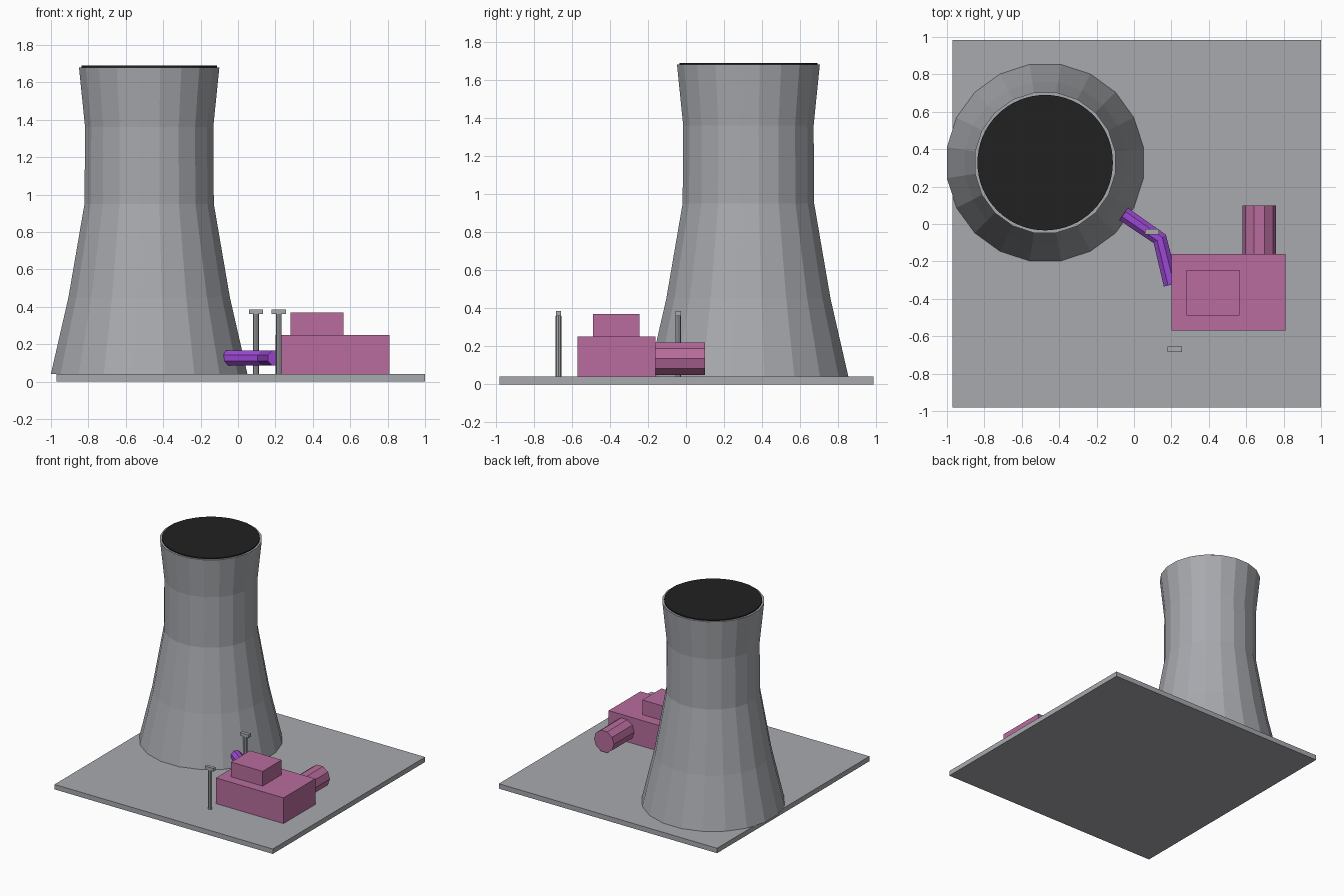
import bpy, bmesh, math
from mathutils import Vector, Matrix

cube = bpy.data.objects.get("Cube")
if cube:
    bpy.data.objects.remove(cube, do_unlink=True)


def material(name, rgb):
    m = bpy.data.materials.new(name)
    m.use_nodes = True
    m.diffuse_color = (*rgb, 1)
    m.node_tree.nodes["Principled BSDF"].inputs["Base Color"].default_value = (*rgb, 1)
    return m


concrete = material("concrete grey", (0.39, 0.40, 0.425))
pink = material("pink", (0.48, 0.15, 0.34))
purple = material("purple", (0.33, 0.065, 0.65))
black = material("black", (0.015, 0.015, 0.015))


def finish(name, bm, mat):
    bmesh.ops.recalc_face_normals(bm, faces=bm.faces)
    mesh = bpy.data.meshes.new(name)
    bm.to_mesh(mesh)
    bm.free()
    mesh.materials.append(mat)
    ob = bpy.data.objects.new(name, mesh)
    bpy.context.collection.objects.link(ob)
    return ob


def box(name, x, y, z, mat):
    bm = bmesh.new()
    size = [b - a for a, b in (x, y, z)]
    mid = [(a + b) / 2 for a, b in (x, y, z)]
    bmesh.ops.create_cube(bm, size=1, matrix=Matrix.Translation(mid) @ Matrix.Diagonal((*size, 1)))
    return finish(name, bm, mat)


def loft(name, rings, mat):
    """Skin a list of point rings and cap both ends."""
    bm = bmesh.new()
    loops = [[bm.verts.new(p) for p in ring] for ring in rings]
    n = len(loops[0])
    for a, b in zip(loops, loops[1:]):
        for i in range(n):
            j = (i + 1) % n
            bm.faces.new((a[i], a[j], b[j], b[i]))
    bm.faces.new(loops[0])
    bm.faces.new(loops[-1])
    return finish(name, bm, mat)


def ring(centre, r, n, u, v, turn=0.0):
    c, u, v = Vector(centre), Vector(u), Vector(v)
    angles = [math.tau * i / n + turn for i in range(n)]
    return [c + u * r * math.cos(a) + v * r * math.sin(a) for a in angles]


X, Y, Z = (1, 0, 0), (0, 1, 0), (0, 0, 1)

# Ground slab
box("ground_slab", (-0.97, 1.0), (-0.98, 0.985), (0, 0.04), concrete)

# Cooling tower, flared at the base and the lip
TX, TY = -0.475, 0.328
profile = [(0.04, 0.532), (0.45, 0.437), (0.95, 0.35), (1.36, 0.347), (1.68, 0.38)]
loft("cooling_tower", [ring((TX, TY, z), r, 20, X, Y, math.pi / 20) for z, r in profile], concrete)
loft("tower_opening", [ring((TX, TY, z), 0.362, 64, X, Y) for z in (1.68, 1.689)], black)

# Plant building with a roof block and a horizontal tank
box("plant_building", (0.2, 0.81), (-0.57, -0.16), (0.04, 0.25), pink)
box("roof_block", (0.28, 0.565), (-0.49, -0.245), (0.25, 0.37), pink)
loft("horizontal_tank", [ring((0.67, y, 0.135), 0.09, 10, X, Z) for y in (-0.17, 0.1)], pink)

# Bent pipe between tower and building
path = [Vector(p) for p in ((-0.055, 0.053, 0.126), (0.138, -0.08, 0.126), (0.198, -0.325, 0.126))]
d1, d2 = (path[1] - path[0]).normalized(), (path[2] - path[1]).normalized()
sections = []
for p, d in zip(path, (d1, (d1 + d2).normalized(), d2)):
    sections.append(ring(p, 0.043, 8, d.cross(Vector(Z)), Z, math.pi / 8))
loft("pipe", sections, purple)

# Lamp posts
for side, x, y in (("rear", 0.096, -0.041), ("front", 0.218, -0.67)):
    loft(side + "_lamp_post", [ring((x, y, z), 0.015, 8, X, Y) for z in (0.04, 0.36)], concrete)
    box(side + "_lamp_head", (x - 0.038, x + 0.038), (y - 0.014, y + 0.014), (0.36, 0.385), concrete)
